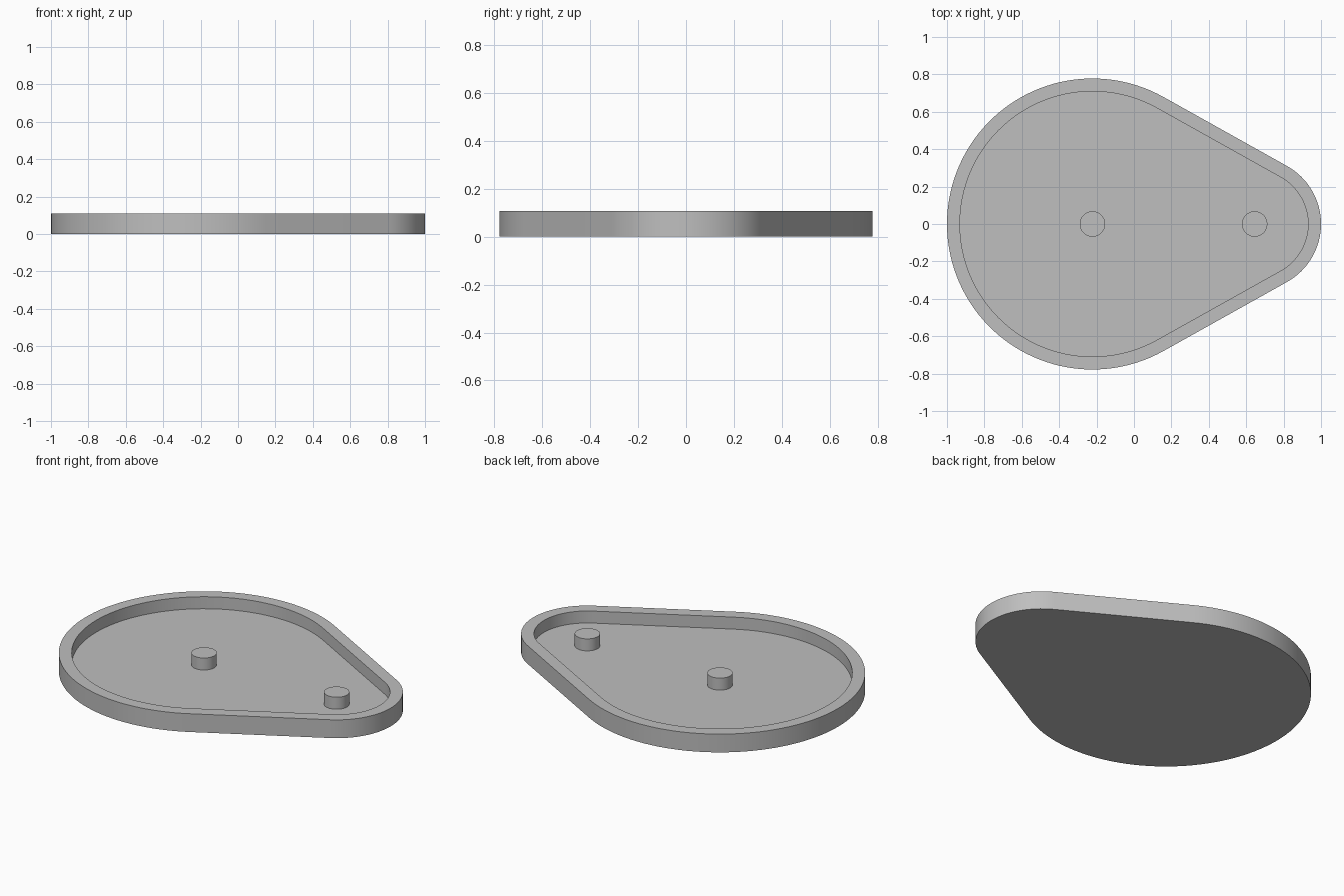
import bpy
import bmesh
from math import acos, cos, sin, pi, radians

if "Cube" in bpy.data.objects:
    bpy.data.objects.remove(bpy.data.objects["Cube"], do_unlink=True)

BIG_X, BIG_R = -0.222, 0.778
SMALL_X, SMALL_R = 0.645, 0.355
HEIGHT, FLOOR, WALL, PEG_R = 0.108, 0.037, 0.069, 0.068

grey = bpy.data.materials.new("plain grey")
grey.use_nodes = True
colour = (0.52, 0.52, 0.52, 1)
grey.diffuse_color = colour
grey.node_tree.nodes["Principled BSDF"].inputs["Base Color"].default_value = colour


def arc(cx, radius, start, end, steps):
    angles = [start + (end - start) * i / steps for i in range(steps + 1)]
    return [(cx + radius * cos(a), radius * sin(a)) for a in angles]


def teardrop(inset):
    """Two circles joined by their outer tangents, moved inwards by inset."""
    t = acos((BIG_R - SMALL_R) / (SMALL_X - BIG_X))
    return (arc(SMALL_X, SMALL_R - inset, -t, t, 40)
            + arc(BIG_X, BIG_R - inset, t, 2 * pi - t, 80))


def finish(name, bm):
    bmesh.ops.recalc_face_normals(bm, faces=bm.faces)
    mesh = bpy.data.meshes.new(name)
    bm.to_mesh(mesh)
    bm.free()
    mesh.materials.append(grey)
    obj = bpy.data.objects.new(name, mesh)
    bpy.context.collection.objects.link(obj)
    bpy.ops.object.select_all(action='DESELECT')
    obj.select_set(True)
    bpy.context.view_layer.objects.active = obj
    bpy.ops.object.shade_smooth_by_angle(angle=radians(30))


def loft(name, sections):
    """Bridge matching outlines in order and cap both ends."""
    bm = bmesh.new()
    rings = [[bm.verts.new((x, y, z)) for x, y in outline] for outline, z in sections]
    for low, high in zip(rings, rings[1:]):
        for i in range(len(low)):
            j = (i + 1) % len(low)
            bm.faces.new((low[i], low[j], high[j], high[i]))
    bm.faces.new(rings[0])
    bm.faces.new(rings[-1])
    finish(name, bm)


# Shallow tray: base, outer wall, flat rim, inner wall and floor
outer, inner = teardrop(0), teardrop(WALL)
loft("tray", [(outer, 0), (outer, HEIGHT), (inner, HEIGHT), (inner, FLOOR)])

# Round pegs standing on the floor at the two arc centres
for name, x in (("centre_peg", BIG_X), ("tip_peg", SMALL_X)):
    circle = arc(x, PEG_R, 0, 2 * pi, 48)[:-1]
    loft(name, [(circle, FLOOR - 0.01), (circle, HEIGHT)])
